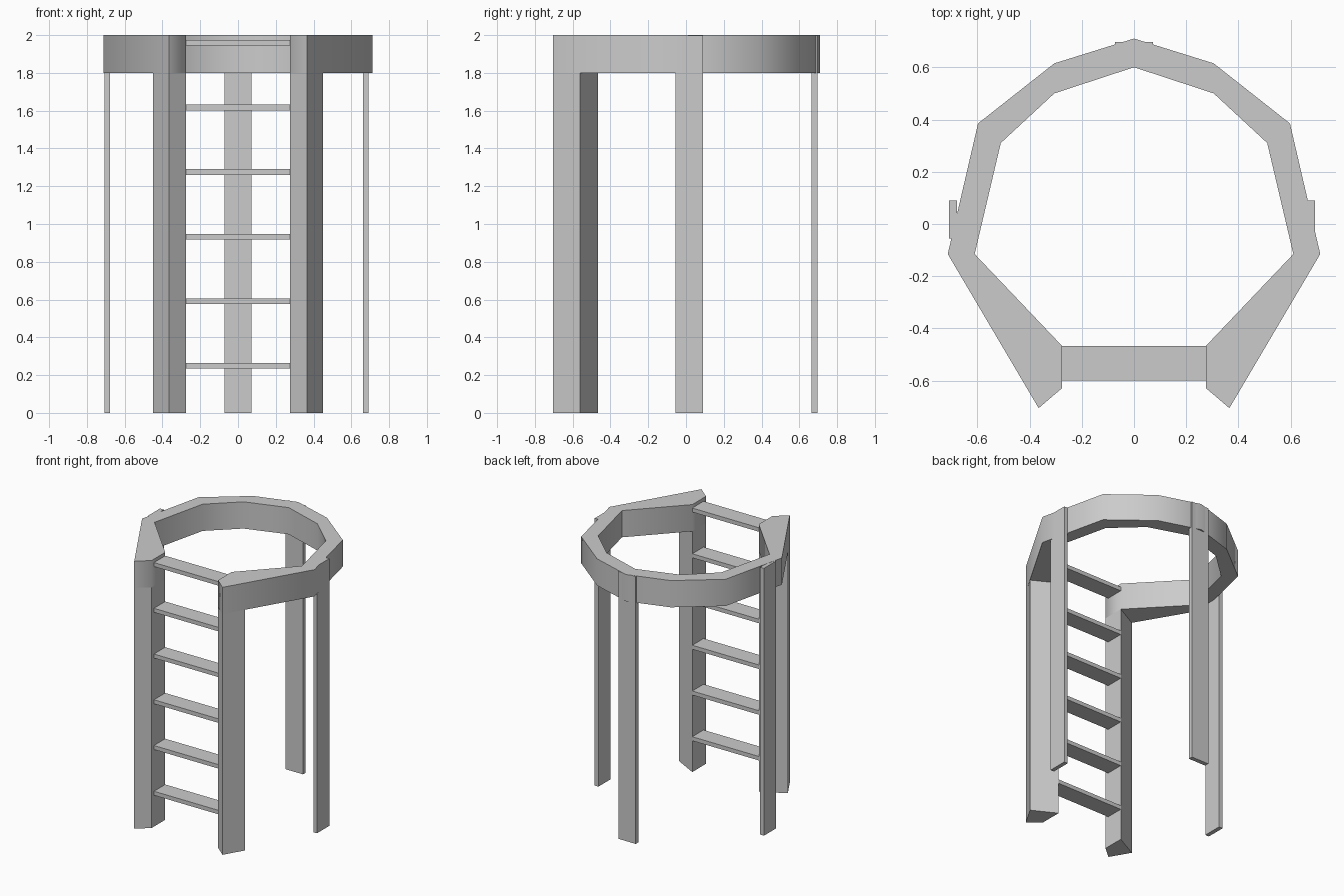
import bpy, bmesh, math

cube = bpy.data.objects.get("Cube")
if cube:
    bpy.data.objects.remove(cube, do_unlink=True)

grey = bpy.data.materials.new("plain grey")
grey.use_nodes = True
colour = (0.6, 0.6, 0.6, 1)
grey.diffuse_color = colour
grey.node_tree.nodes["Principled BSDF"].inputs["Base Color"].default_value = colour


def prism(name, outline, z0, z1, smooth=False):
    """Extrude a flat outline from z0 up to z1."""
    bm = bmesh.new()
    base = bm.faces.new([bm.verts.new((x, y, z0)) for x, y in outline])
    top = bmesh.ops.extrude_face_region(bm, geom=[base])["geom"]
    bmesh.ops.translate(bm, vec=(0, 0, z1 - z0),
                        verts=[v for v in top if isinstance(v, bmesh.types.BMVert)])
    bmesh.ops.recalc_face_normals(bm, faces=bm.faces)
    mesh = bpy.data.meshes.new(name)
    bm.to_mesh(mesh)
    bm.free()
    mesh.materials.append(grey)
    ob = bpy.data.objects.new(name, mesh)
    bpy.context.collection.objects.link(ob)
    if smooth:
        bpy.ops.object.select_all(action="DESELECT")
        ob.select_set(True)
        bpy.context.view_layer.objects.active = ob
        bpy.ops.object.shade_smooth_by_angle(angle=math.radians(50))
    return ob


def box(name, x0, x1, y0, y1, z0, z1):
    return prism(name, [(x0, y0), (x1, y0), (x1, y1), (x0, y1)], z0, z1)


def mirror(points):
    return [(-x, y) for x, y in reversed(points)]


HEIGHT, RING_BASE = 2.0, 1.8

# Open top ring: half outlines mirrored across the middle
outer = [(0.305, 0.615), (0.597, 0.385), (0.713, -0.115), (0.365, -0.705), (0.275, -0.628)]
inner = [(0.275, -0.467), (0.61, -0.115), (0.51, 0.31), (0.305, 0.50)]
ring = ([(0, 0.71)] + outer + inner + [(0, 0.60)]
        + mirror(inner) + mirror(outer))
prism("top_ring", ring, RING_BASE, HEIGHT, smooth=True)

# Front posts under the ring ends
post = [(0.275, -0.628), (0.365, -0.705), (0.45, -0.56), (0.275, -0.467)]
prism("front_post_left", post, 0, RING_BASE)
prism("front_post_right", mirror(post), 0, RING_BASE)

# Ladder rungs between the posts
for i in range(6):
    z = 0.234 + 0.342 * i
    box(f"rung_{i + 1}", -0.275, 0.275, -0.60, -0.467, z, z + 0.03)

# Thin plank legs
box("back_leg", -0.072, 0.072, 0.665, 0.697, 0, HEIGHT - 0.001)
box("side_leg_left", 0.662, 0.692, -0.055, 0.09, 0, HEIGHT - 0.001)
box("side_leg_right", -0.708, -0.677, -0.055, 0.09, 0, HEIGHT - 0.001)
